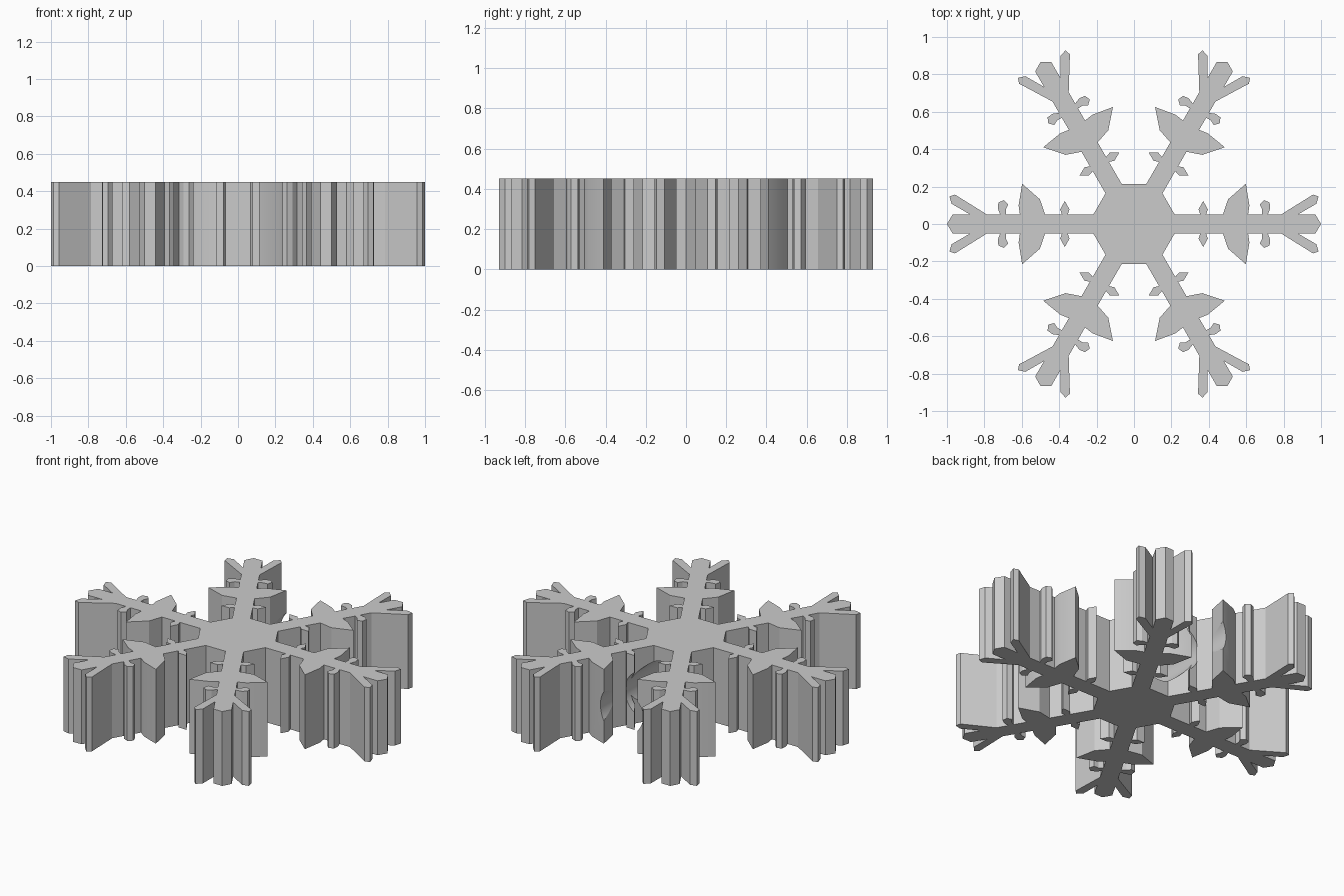
import bpy, bmesh, math
from mathutils import Matrix, Vector

HEIGHT = 0.45
BORE_RADIUS = 0.143

if "Cube" in bpy.data.objects:
    bpy.data.objects.remove(bpy.data.objects["Cube"], do_unlink=True)

# Single plain grey
grey = bpy.data.materials.new("plain_grey")
grey.use_nodes = True
colour = (0.6, 0.6, 0.6, 1)
grey.diffuse_color = colour
grey.node_tree.nodes["Principled BSDF"].inputs["Base Color"].default_value = colour

# Half outline of one arm, from the hub to just before the tip
half_arm = [
    (0.218, 0.05),
    # small spike
    (0.355, 0.05), (0.345, 0.078), (0.37, 0.123), (0.395, 0.078), (0.385, 0.05),
    # broad leaf
    (0.475, 0.05), (0.503, 0.132), (0.598, 0.215), (0.617, 0.1), (0.61, 0.05),
    # short finger
    (0.685, 0.05), (0.685, 0.078), (0.672, 0.105), (0.695, 0.128),
    (0.725, 0.115), (0.728, 0.083), (0.715, 0.05),
    # forked end
    (0.785, 0.05), (0.957, 0.157), (0.987, 0.147), (0.975, 0.108),
    (0.875, 0.05), (0.97, 0.05),
]
arm = [(x, -y) for x, y in half_arm] + [(1.0, 0.0)] + half_arm[::-1]

# Snowflake body: six arms joined into one outline and extruded
bm = bmesh.new()
verts = []
for i in range(6):
    turn = Matrix.Rotation(i * math.pi / 3, 3, "Z")
    verts += [bm.verts.new(turn @ Vector((x, y, 0))) for x, y in arm]
base = bm.faces.new(verts)
top = bmesh.ops.extrude_face_region(bm, geom=[base])["geom"]
bmesh.ops.translate(bm, vec=(0, 0, HEIGHT),
                    verts=[v for v in top if isinstance(v, bmesh.types.BMVert)])
bmesh.ops.recalc_face_normals(bm, faces=bm.faces)
mesh = bpy.data.meshes.new("snowflake")
bm.to_mesh(mesh)
bm.free()
mesh.materials.append(grey)
snowflake = bpy.data.objects.new("snowflake", mesh)
bpy.context.collection.objects.link(snowflake)

# Round blind bore entering the hub from the back
bpy.ops.mesh.primitive_cylinder_add(vertices=48, radius=BORE_RADIUS, depth=1.2,
                                    location=(0, 0.6, HEIGHT / 2),
                                    rotation=(math.pi / 2, 0, 0))
cutter = bpy.context.object
cutter.name = "bore_cutter"
cutter.hide_render = True
cutter.data.materials.append(grey)

bpy.ops.object.select_all(action="DESELECT")
snowflake.select_set(True)
bpy.context.view_layer.objects.active = snowflake
bore = snowflake.modifiers.new("bore", "BOOLEAN")
bore.operation = "DIFFERENCE"
bore.solver = "EXACT"
bore.object = cutter
bpy.ops.object.modifier_apply(modifier=bore.name)
bpy.data.objects.remove(cutter, do_unlink=True)
bpy.ops.object.shade_smooth_by_angle(angle=math.radians(20))
